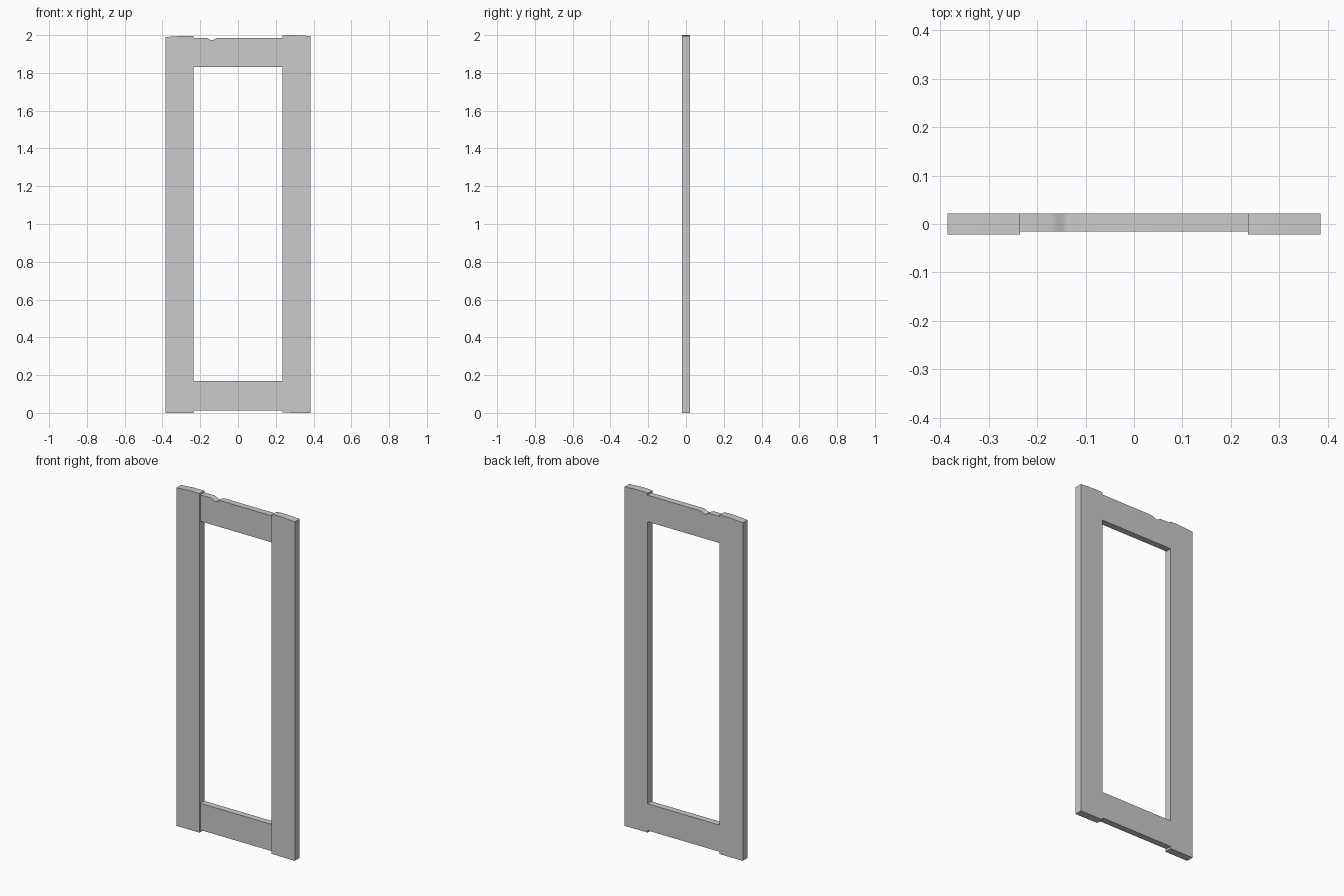
import bpy, bmesh

if "Cube" in bpy.data.objects:
    bpy.data.objects.remove(bpy.data.objects["Cube"])

BACK = 0.022
STILE_FRONT = -0.022
RAIL_FRONT = -0.015


def board(name, outline, front, back=BACK):
    """Extrude an x-z outline from the front face to the back face."""
    bm = bmesh.new()
    face = bm.faces.new([bm.verts.new((x, front, z)) for x, z in outline])
    ext = bmesh.ops.extrude_face_region(bm, geom=[face])
    moved = [v for v in ext["geom"] if isinstance(v, bmesh.types.BMVert)]
    bmesh.ops.translate(bm, verts=moved, vec=(0, back - front, 0))
    bmesh.ops.recalc_face_normals(bm, faces=bm.faces)
    mesh = bpy.data.meshes.new(name)
    bm.to_mesh(mesh)
    bm.free()
    obj = bpy.data.objects.new(name, mesh)
    bpy.context.collection.objects.link(obj)
    bpy.context.view_layer.objects.active = obj
    obj.select_set(True)
    bpy.ops.object.shade_smooth_by_angle()
    obj.select_set(False)
    return obj


# Upright stiles with slightly worn top ends
board("left_stile", [(-0.385, 0), (-0.235, 0), (-0.235, 1.995), (-0.30, 1.996),
                     (-0.335, 1.993), (-0.385, 1.990)], STILE_FRONT)
board("right_stile", [(0.235, 0.001), (0.385, 0), (0.385, 1.995), (0.34, 1.998),
                      (0.30, 2.0), (0.26, 2.0), (0.235, 1.997)], STILE_FRONT)

# Top rail with a worn notch in its upper edge
board("top_rail", [(-0.235, 1.83), (0.235, 1.83), (0.235, 1.986), (-0.10, 1.986),
                   (-0.115, 1.983), (-0.127, 1.976), (-0.138, 1.973),
                   (-0.147, 1.975), (-0.157, 1.982), (-0.17, 1.986),
                   (-0.235, 1.986)], RAIL_FRONT)

# Bottom rail, raised slightly off the floor
board("bottom_rail", [(-0.235, 0.013), (0.235, 0.013), (0.235, 0.17),
                      (-0.235, 0.17)], RAIL_FRONT)
